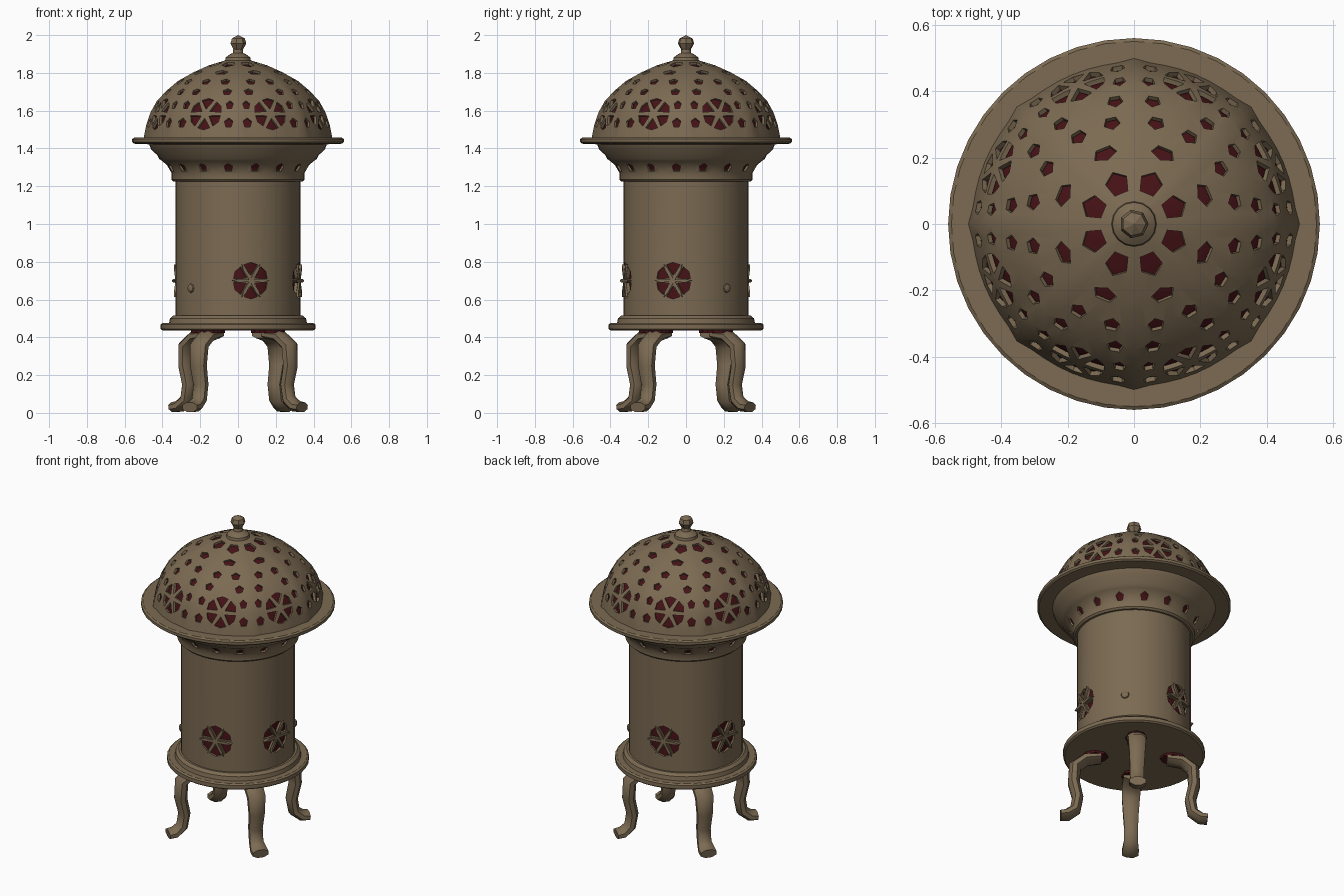
import bpy, bmesh, math
from mathutils import Vector, Matrix
from math import sin, cos, pi, radians

if "Cube" in bpy.data.objects:
    bpy.data.objects.remove(bpy.data.objects["Cube"])

def material(name, rgb):
    m = bpy.data.materials.new(name)
    m.diffuse_color = (*rgb, 1)
    m.use_nodes = True
    m.node_tree.nodes["Principled BSDF"].inputs["Base Color"].default_value = m.diffuse_color
    return m

BRONZE = material("aged bronze", (0.20, 0.145, 0.085))
RED = material("dark red lining", (0.06, 0.006, 0.008))

def finish(bm, name, mat, angle=35):
    bmesh.ops.remove_doubles(bm, verts=bm.verts, dist=1e-5)
    bmesh.ops.recalc_face_normals(bm, faces=bm.faces)
    me = bpy.data.meshes.new(name)
    bm.to_mesh(me)
    bm.free()
    me.materials.append(mat)
    ob = bpy.data.objects.new(name, me)
    bpy.context.collection.objects.link(ob)
    if angle:
        smooth(ob, angle)
    return ob

def smooth(ob, angle):
    bpy.ops.object.select_all(action='DESELECT')
    ob.select_set(True)
    bpy.context.view_layer.objects.active = ob
    bpy.ops.object.shade_smooth_by_angle(angle=radians(angle))

def lathe(name, prof, mat, segs=40, closed=False, rib=0.0, angle=35):
    """Spin an (r, z) profile; rib raises eight narrow vertical ridges."""
    bm = bmesh.new()
    rings = []
    for i in range(segs):
        a = 2 * pi * i / segs
        k = 1 + rib * max(0, cos(8 * a)) ** 6
        rings.append([bm.verts.new((r * k * cos(a), r * k * sin(a), z)) for r, z in prof])
    n = len(prof)
    for i in range(segs):
        p, q = rings[i], rings[(i + 1) % segs]
        for j in range(n if closed else n - 1):
            bm.faces.new((p[j], q[j], q[(j + 1) % n], p[(j + 1) % n]))
    return finish(bm, name, mat, angle)

def frame(prof, az, z, side=0.0):
    """Matrix on a lathed surface: x sideways, y up the surface, z outward."""
    for (r0, z0), (r1, z1) in zip(prof, prof[1:]):
        if z0 <= z <= z1:
            break
    r = r0 + (r1 - r0) * (z - z0) / (z1 - z0)
    az += side / r
    d = Vector((cos(az), sin(az), 0))
    n = (d * (z1 - z0) + Vector((0, 0, r0 - r1))).normalized()
    t = Vector((-sin(az), cos(az), 0))
    m = Matrix((t, n.cross(t), n)).transposed().to_4x4()
    m.translation = d * r + Vector((0, 0, z))
    return m

def prism(bm, m, pts, lo, hi):
    a = [bm.verts.new(m @ Vector((x, y, lo))) for x, y in pts]
    b = [bm.verts.new(m @ Vector((x, y, hi))) for x, y in pts]
    bm.faces.new(a[::-1])
    bm.faces.new(b)
    for i in range(len(a)):
        j = (i + 1) % len(a)
        bm.faces.new((a[i], a[j], b[j], b[i]))

def turned(pts, a):
    return [(x * cos(a) - y * sin(a), x * sin(a) + y * cos(a)) for x, y in pts]

PETAL = [(0.026, 0), (0.08, -0.035), (0.092, 0), (0.08, 0.035)]
def rosette(bm, m, lo, hi, scale=1.0):
    for k in range(6):
        pts = [(x * scale, y * scale) for x, y in turned(PETAL, pi / 6 + k * pi / 3)]
        prism(bm, m, pts, lo, hi)

def oval(w, h, n=5):
    return [(w * cos(pi / 2 + 2 * pi * i / n), h * sin(pi / 2 + 2 * pi * i / n)) for i in range(n)]

def cut(ob, bm, angle=35):
    cutter = finish(bm, "hole_cutter", RED, 0)
    cutter.hide_render = True
    mod = ob.modifiers.new("holes", 'BOOLEAN')
    mod.operation, mod.solver, mod.object = 'DIFFERENCE', 'EXACT', cutter
    bpy.context.view_layer.objects.active = ob
    bpy.ops.object.modifier_apply(modifier="holes")
    bpy.data.objects.remove(cutter)
    smooth(ob, angle)

def inset(prof, d):
    return [(r - d, z) for r, z in prof]

# Base plate
lathe("base_plate", [(0, .437), (.40, .437), (.41, .445), (.41, .468), (.40, .475), (.365, .475),
                     (.36, .50), (.343, .515), (.30, .515), (0, .515)], BRONZE)

# Cylindrical body with four pierced rosettes
body_prof = [(.33, .50), (.33, 1.24)]
body = lathe("body", body_prof + inset(body_prof, .014)[::-1], BRONZE, 48, True)
bm, spokes = bmesh.new(), bmesh.new()
for deg in (-78, -12, 102, 168):
    m = frame(body_prof, radians(deg), .70)
    rosette(bm, m, -.05, .05, 1.05)
    for k in range(6):
        bar = [(.0, -.007), (.07, -.009), (.10, 0), (.07, .009), (0, .007)]
        a = k * pi / 3
        prism(spokes, m, turned(bar, a), -.02, .007)
cut(body, bm)
finish(spokes, "rosette_spokes", BRONZE)
lathe("body_lining", inset(body_prof, .019), RED, 48)

# Small studs on the body
bm = bmesh.new()
for deg in (41, 221):
    m = frame(body_prof, radians(deg), .66)
    bmesh.ops.create_uvsphere(bm, u_segments=8, v_segments=6, radius=.025,
                              matrix=m @ Matrix.Diagonal((1, 1, .5, 1)))
finish(bm, "body_studs", BRONZE)

# Flared neck with a row of holes
neck_prof = [(.342, 1.225), (.352, 1.235), (.352, 1.27), (.375, 1.31), (.40, 1.333),
             (.418, 1.345), (.428, 1.365), (.46, 1.395), (.474, 1.43)]
neck = lathe("neck", neck_prof + inset(neck_prof, .014)[::-1], BRONZE, 48, True)
bm = bmesh.new()
for k in range(16):
    prism(bm, frame(neck_prof, radians(-98 + 22.5 * k), 1.297), oval(.024, .028), -.04, .04)
cut(neck, bm)
lathe("neck_lining", inset(neck_prof, .02), RED, 48)

# Wide brim
lathe("brim", [(.44, 1.422), (.475, 1.422), (.55, 1.425), (.56, 1.433), (.56, 1.45),
               (.55, 1.457), (.49, 1.457), (.44, 1.457)], BRONZE, 40, True)

# Pierced dome with eight ribs
dome_prof = [(.488, 1.45), (.475, 1.52), (.452, 1.59), (.42, 1.65), (.37, 1.705), (.31, 1.757),
             (.23, 1.803), (.15, 1.84), (.06, 1.868)]
def shrink(f):
    return [(r * f, 1.4 + (z - 1.4) * f) for r, z in dome_prof]
dome = lathe("dome", dome_prof + shrink(.97)[::-1], BRONZE, 64, True, rib=.025)
bm = bmesh.new()
for k in range(8):
    az = radians(22.5 + 45 * k)
    prism(bm, frame(dome_prof, az, 1.846), oval(.036, -.04), -.04, .04)
    prism(bm, frame(dome_prof, az, 1.803), oval(.038, .024), -.04, .04)
    rosette(bm, frame(dome_prof, az, 1.585), -.05, .05, .98)
    for s in (-1, 1):
        for side, z, w, h in ((.055, 1.755, .026, .024), (.09, 1.70, .025, .024),
                              (.125, 1.63, .02, .026), (.135, 1.535, .024, .028)):
            prism(bm, frame(dome_prof, az, z, s * side), oval(w, h), -.04, .04)
cut(dome, bm)
lathe("dome_lining", shrink(.96), RED, 64)

# Finial
lathe("finial_collar", [(0, 1.85), (.07, 1.855), (.065, 1.882), (.045, 1.897), (.028, 1.905),
                        (.024, 1.93), (0, 1.93)], BRONZE, 16)
lathe("finial_knob", [(0, 1.915), (.024, 1.92), (.044, 1.955), (.036, 1.982), (0, 2.0)],
      BRONZE, 7, angle=20)

# Four curved legs: (radius, height, half width, half thickness)
LEG = [(.19, .415, .05, .02), (.28, .405, .055, .03), (.342, .355, .052, .036),
       (.348, .25, .045, .034), (.326, .15, .04, .032), (.34, .07, .04, .032),
       (.385, .035, .048, .03), (.425, .03, .048, .026)]
for i in range(4):
    az = radians(-37 + 90 * i)
    d, t, up = Vector((cos(az), sin(az), 0)), Vector((-sin(az), cos(az), 0)), Vector((0, 0, 1))
    bm = bmesh.new()
    rings = []
    for j, (r, z, w, h) in enumerate(LEG):
        a, b = LEG[max(j - 1, 0)], LEG[min(j + 1, len(LEG) - 1)]
        tan = (d * (b[0] - a[0]) + up * (b[1] - a[1])).normalized()
        nrm = t.cross(tan)
        rings.append([bm.verts.new(d * r + up * z + t * w * cos(q * pi / 4 + pi / 8) * 1.08
                                   + nrm * h * sin(q * pi / 4 + pi / 8) * 1.08) for q in range(8)])
    for p, q in zip(rings, rings[1:]):
        for k in range(8):
            bm.faces.new((p[k], p[(k + 1) % 8], q[(k + 1) % 8], q[k]))
    bm.faces.new(rings[0])
    bm.faces.new(rings[-1])
    for v in bm.verts:
        v.co.z = max(v.co.z, 0)
    leg = finish(bm, f"leg_{i + 1}", BRONZE, 50)
    # Red pad between leg and base plate
    bm = bmesh.new()
    m = Matrix((d, t, up)).transposed().to_4x4()
    m.translation = d * .225 + up * .43
    prism(bm, m, oval(.075, .06, 8), -.008, .008)
    finish(bm, f"leg_pad_{i + 1}", RED)
